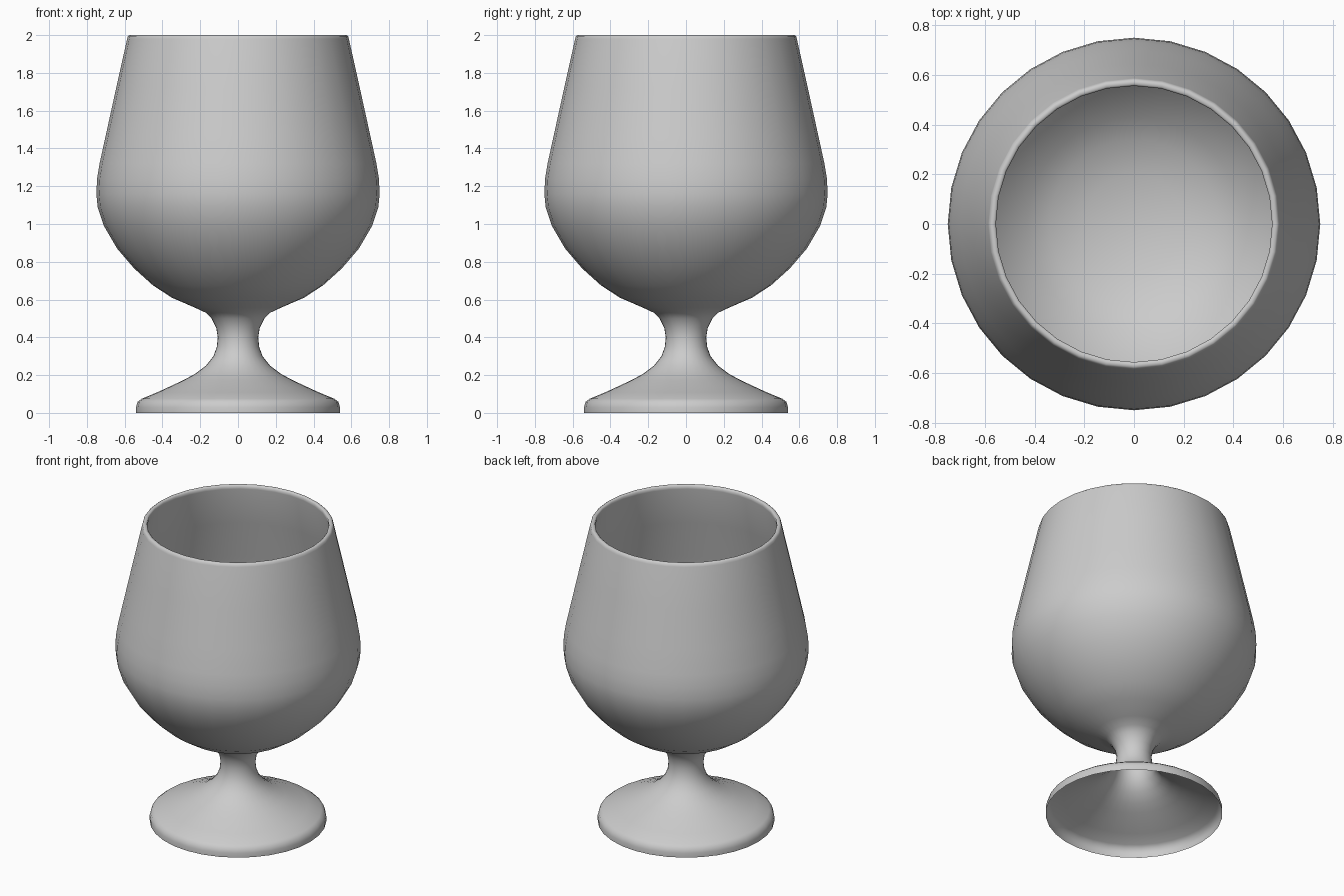
import bpy, bmesh, math

if "Cube" in bpy.data.objects:
    bpy.data.objects.remove(bpy.data.objects["Cube"])

SIDES = 32

# Profiles as (radius, height), running up the outside and down the inside
foot = [(.54, 0), (.54, .03), (.532, .058), (.51, .075), (.43, .108), (.36, .14), (.29, .173)]
stem = [(.23, .205), (.17, .25), (.13, .30), (.112, .35), (.107, .40), (.115, .45),
        (.14, .50), (.17, .53)]
bowl = [(.23, .558), (.35, .61), (.45, .675), (.55, .765), (.64, .87), (.71, .99),
        (.743, 1.09), (.75, 1.16), (.746, 1.24), (.733, 1.32), (.70, 1.47), (.645, 1.72)]
rim = [(.587, 1.98), (.583, 1.994), (.575, 2.0), (.563, 2.0), (.556, 1.994), (.556, 1.975)]
inside = [(.615, 1.72), (.67, 1.47), (.703, 1.32), (.716, 1.24), (.72, 1.16), (.713, 1.09),
          (.68, .99), (.61, .88), (.52, .78), (.43, .70), (.34, .645), (.20, .60), (0, .58)]


def lathe(name, profile):
    """Revolve a profile about z into one smooth surface."""
    bm = bmesh.new()
    verts = [bm.verts.new((r, 0, z)) for r, z in profile]
    edges = [bm.edges.new(pair) for pair in zip(verts, verts[1:])]
    bmesh.ops.spin(bm, geom=verts + edges, axis=(0, 0, 1), cent=(0, 0, 0),
                   angle=math.tau, steps=SIDES, use_duplicate=False)
    bmesh.ops.remove_doubles(bm, verts=bm.verts, dist=1e-4)
    bmesh.ops.recalc_face_normals(bm, faces=bm.faces)
    # The outer foot wall must face away from the axis
    wall = min(bm.faces, key=lambda f: f.calc_center_median().z)
    c = wall.calc_center_median()
    if wall.normal.x * c.x + wall.normal.y * c.y < 0:
        bmesh.ops.reverse_faces(bm, faces=bm.faces)
    for f in bm.faces:
        f.smooth = True
    mesh = bpy.data.meshes.new(name)
    bm.to_mesh(mesh)
    bm.free()
    obj = bpy.data.objects.new(name, mesh)
    bpy.context.collection.objects.link(obj)
    return obj


# Goblet: hollow foot open underneath, stem, bowl and its lining
lathe("goblet", foot + stem + bowl + rim + inside)
